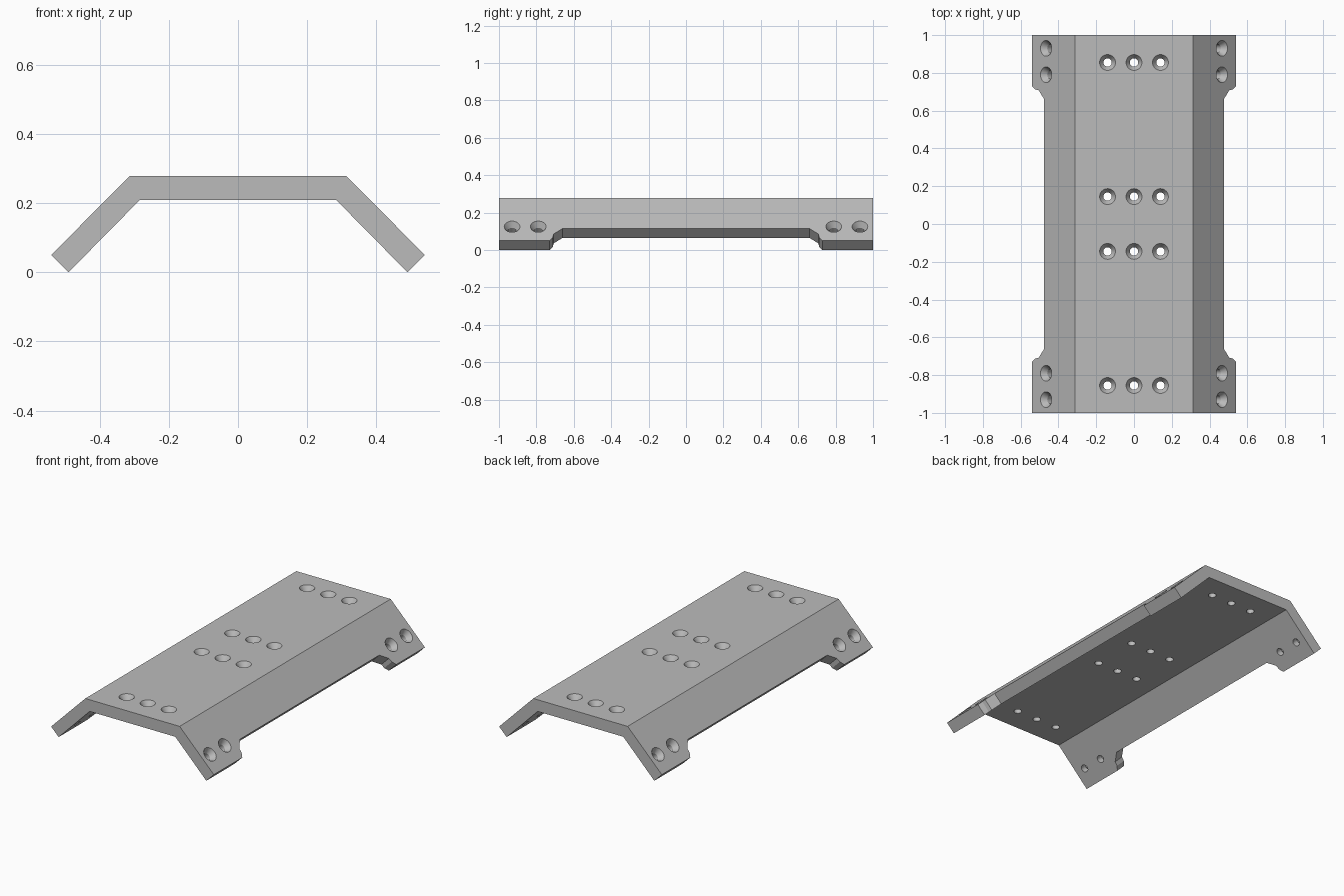
import bpy, bmesh, math
from mathutils import Matrix, Vector

old = bpy.data.objects.get("Cube")
if old:
    bpy.data.objects.remove(old, do_unlink=True)

EDGE = Vector((0.54, 0, 0.05))      # outer lower edge of the left flange
SLOPE = math.radians(45)

grey = bpy.data.materials.new("plain grey")
grey.use_nodes = True
grey.diffuse_color = (0.5, 0.5, 0.5, 1)
grey.node_tree.nodes["Principled BSDF"].inputs["Base Color"].default_value = grey.diffuse_color


def prism(bm, points, offset):
    """Extrude a flat outline along an offset; returns its vertices."""
    base = bm.faces.new([bm.verts.new(p) for p in points])
    new = bmesh.ops.extrude_face_region(bm, geom=[base])["geom"]
    top = [v for v in new if isinstance(v, bmesh.types.BMVert)]
    bmesh.ops.translate(bm, verts=top, vec=offset)


def screw_hole(bm, location, tilt, sides=32):
    """Countersunk hole cutter whose axis leaves the surface."""
    place = Matrix.Translation(location) @ Matrix.Rotation(tilt, 4, 'Y')
    rings = []
    for radius, height in ((0.042, 0.02), (0.042, 0), (0.022, -0.03), (0.022, -0.1)):
        ring = []
        for i in range(sides):
            a = math.tau * i / sides
            p = Vector((radius * math.cos(a), radius * math.sin(a), height))
            ring.append(bm.verts.new(place @ p))
        rings.append(ring)
    for low, high in zip(rings, rings[1:]):
        for i in range(sides):
            j = (i + 1) % sides
            bm.faces.new((low[i], low[j], high[j], high[i]))
    bm.faces.new(rings[0])
    bm.faces.new(rings[-1])


def finish(bm, name):
    bmesh.ops.recalc_face_normals(bm, faces=bm.faces)
    mesh = bpy.data.meshes.new(name)
    bm.to_mesh(mesh)
    bm.free()
    obj = bpy.data.objects.new(name, mesh)
    mesh.materials.append(grey)
    bpy.context.collection.objects.link(obj)
    return obj


# Bent plate: half profile mirrored, extruded along its length
half = [(0.313, 0.279), (0.54, 0.05), (0.49, 0), (0.284, 0.209)]
profile = half + [(-x, z) for x, z in reversed(half)]
bm = bmesh.new()
prism(bm, [(x, -1, z) for x, z in profile], (0, 2, 0))
plate = finish(bm, "bent_plate")

# Long notch in the lower edge of each flange: (height up the slope, y)
step = [(-0.05, 0.73), (0, 0.73), (0.025, 0.712), (0.05, 0.708), (0.092, 0.66)]
outline = step + [(s, -y) for s, y in reversed(step)]
bm = bmesh.new()
for side in (1, -1):
    up = Vector((-side, 0, 1)).normalized()
    out = Vector((side, 0, 1)).normalized()
    corner = Vector((side * EDGE.x, 0, EDGE.z)) + out * 0.05
    prism(bm, [corner + up * s + Vector((0, y, 0)) for s, y in outline], out * -0.2)
notches = finish(bm, "notch_cutter")

# Countersunk holes in the top and in the flange ends
bm = bmesh.new()
for end in (1, -1):
    for y in (0.145, 0.855):
        for x in (-0.14, 0, 0.14):
            screw_hole(bm, (x, end * y, 0.279), 0)
    for y in (0.79, 0.93):
        for side in (1, -1):
            screw_hole(bm, (side * 0.465, end * y, 0.125), side * SLOPE)
holes = finish(bm, "hole_cutter")

# Cut the plate
bpy.ops.object.select_all(action='DESELECT')
plate.select_set(True)
bpy.context.view_layer.objects.active = plate
for cutter in (notches, holes):
    cutter.hide_render = True
    mod = plate.modifiers.new(cutter.name, 'BOOLEAN')
    mod.operation = 'DIFFERENCE'
    mod.solver = 'EXACT'
    mod.object = cutter
    bpy.ops.object.modifier_apply(modifier=mod.name)
    bpy.data.objects.remove(cutter, do_unlink=True)
bpy.ops.object.shade_smooth_by_angle(angle=math.radians(25))
